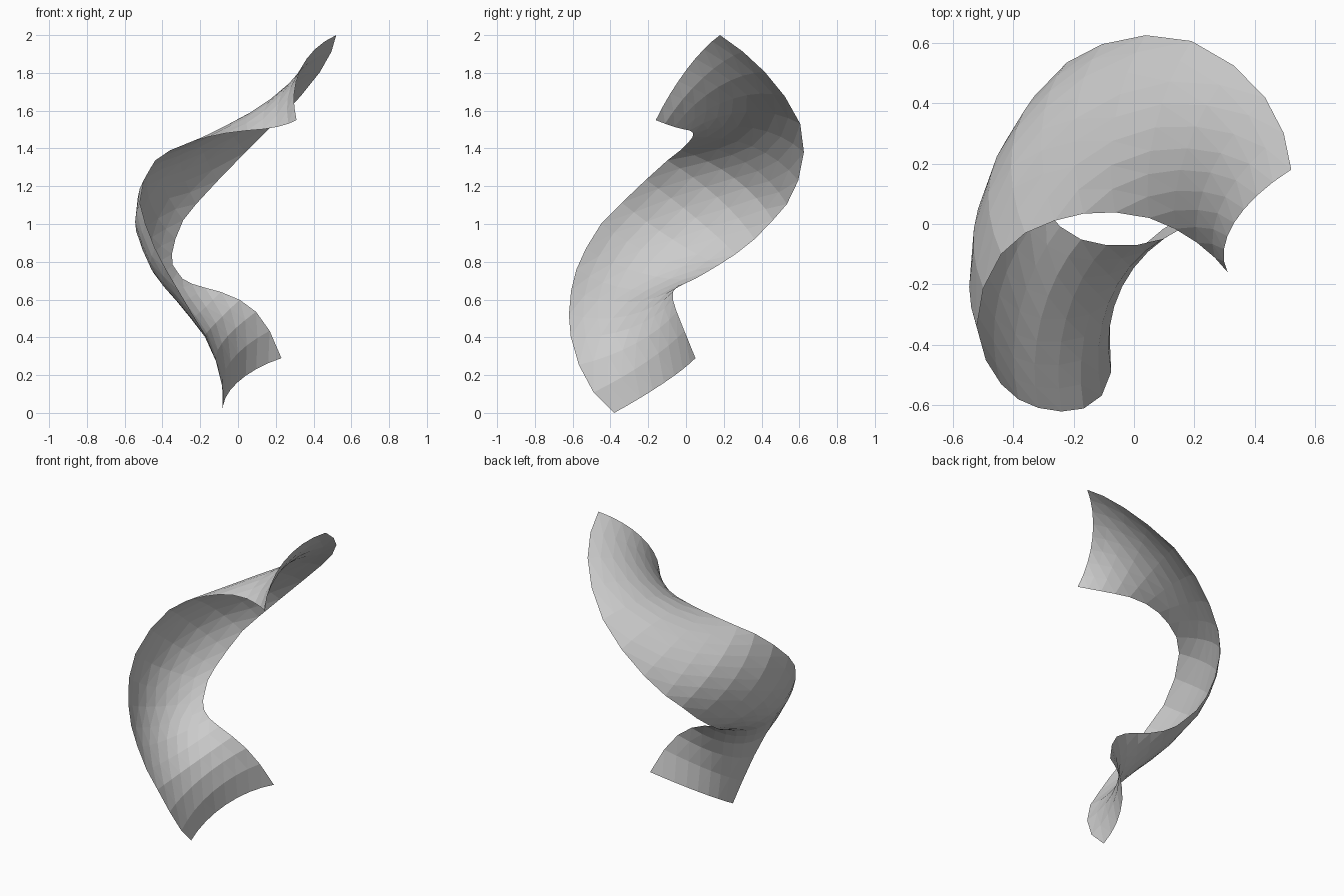
import bpy, bmesh, math
from mathutils import Vector

if "Cube" in bpy.data.objects:
    bpy.data.objects.remove(bpy.data.objects["Cube"])

# Rail pairs: the two long edges of the twisted ribbon, bottom to top
RAILS = [
    ((-.08, -.38, .00), (.23, .05, .29)),
    ((-.08, -.52, .15), (.145, -.025, .475)),
    ((-.145, -.60, .36), (.04, -.065, .58)),
    ((-.24, -.62, .52), (-.09, -.07, .64)),
    ((-.34, -.60, .69), (-.20, -.04, .67)),
    ((-.42, -.55, .83), (-.28, .03, .70)),
    ((-.49, -.45, 1.0), (-.32, .11, .745)),
    ((-.52, -.30, 1.15), (-.35, .20, .80)),
    ((-.46, -.13, 1.31), (-.34, .33, .89)),
    ((-.36, -.03, 1.39), (-.29, .46, 1.02)),
    ((-.23, .02, 1.44), (-.19, .555, 1.14)),
    ((-.10, .04, 1.475), (-.01, .62, 1.33)),
    ((.05, .02, 1.495), (.19, .605, 1.53)),
    ((.16, -.03, 1.505), (.37, .49, 1.72)),
    ((.25, -.095, 1.525), (.48, .34, 1.88)),
    ((.31, -.16, 1.55), (.52, .18, 2.0)),
]
ROWS, COLS, SAG = 20, 8, 0.095


def spline(pts, t):
    """Catmull-Rom point at t in 0..1"""
    n = len(pts) - 1
    i = min(int(t * n), n - 1)
    u = t * n - i
    b, c = pts[i], pts[i + 1]
    a = pts[i - 1] if i else 2 * b - c
    d = pts[i + 2] if i + 2 <= n else 2 * c - b
    return 0.5 * (2 * b + (c - a) * u + (2 * a - 5 * b + 4 * c - d) * u ** 2
                  + (3 * b - a - 3 * c + d) * u ** 3)


left = [Vector(p) for p, q in RAILS]
right = [Vector(q) for p, q in RAILS]


def arc_row(t):
    """Arched cross-section between the rails"""
    p, q = spline(left, t), spline(right, t)
    t0, t1 = max(t - .02, 0), min(t + .02, 1)
    along = (spline(left, t1) + spline(right, t1)
             - spline(left, t0) - spline(right, t0))
    chord = q - p
    bulge = along.cross(chord).normalized()
    half = chord.length / 2
    radius = (half ** 2 + SAG ** 2) / (2 * SAG)
    ang = math.asin(half / radius)
    row = []
    for j in range(COLS + 1):
        a = ang * (2 * j / COLS - 1)
        row.append((p + q) / 2 + chord.normalized() * radius * math.sin(a)
                   + bulge * (radius * math.cos(a) - radius + SAG))
    return row


# Twisted ribbon sheet
bm = bmesh.new()
grid = [[bm.verts.new(v) for v in arc_row(i / ROWS)] for i in range(ROWS + 1)]
for r0, r1 in zip(grid, grid[1:]):
    for j in range(COLS):
        bm.faces.new((r0[j], r0[j + 1], r1[j + 1]))
        bm.faces.new((r0[j], r1[j + 1], r1[j]))
mesh = bpy.data.meshes.new("twisted_ribbon")
bm.to_mesh(mesh)
bm.free()
bpy.context.collection.objects.link(bpy.data.objects.new("twisted_ribbon", mesh))
